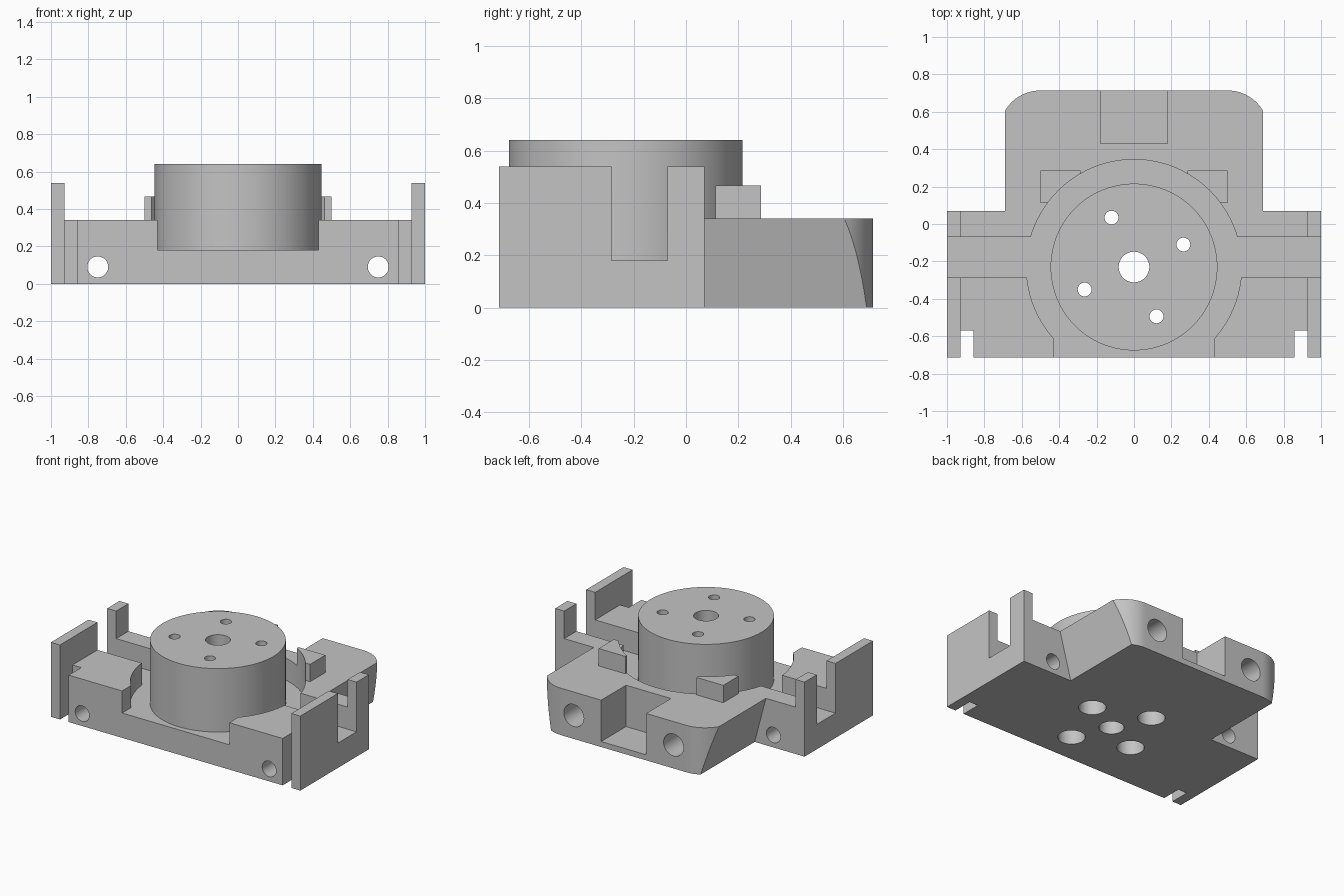
import bpy, bmesh, math

if "Cube" in bpy.data.objects:
    bpy.data.objects.remove(bpy.data.objects["Cube"])

grey = bpy.data.materials.new("plain_grey")
grey.diffuse_color = (0.55, 0.55, 0.55, 1)
grey.use_nodes = True
grey.node_tree.nodes["Principled BSDF"].inputs["Base Color"].default_value = grey.diffuse_color


def prism(name, pts, lo, hi, axis="z"):
    """Extrude a closed outline; axis z: (x, y) points, axis y: (x, z) points."""
    def place(p, h):
        return (p[0], p[1], h) if axis == "z" else (p[0], h, p[1])
    bm = bmesh.new()
    a = [bm.verts.new(place(p, lo)) for p in pts]
    b = [bm.verts.new(place(p, hi)) for p in pts]
    bm.faces.new(a)
    bm.faces.new(b)
    n = len(pts)
    for i in range(n):
        bm.faces.new((a[i], a[(i + 1) % n], b[(i + 1) % n], b[i]))
    bmesh.ops.recalc_face_normals(bm, faces=bm.faces)
    me = bpy.data.meshes.new(name)
    bm.to_mesh(me)
    bm.free()
    me.materials.append(grey)
    ob = bpy.data.objects.new(name, me)
    bpy.context.collection.objects.link(ob)
    return ob


def box(name, x0, x1, y0, y1, z0, z1):
    return prism(name, [(x0, y0), (x1, y0), (x1, y1), (x0, y1)], z0, z1)


def arc(cx, cy, r, a0, a1, n):
    return [(cx + r * math.cos(math.radians(a0 + (a1 - a0) * i / n)),
             cy + r * math.sin(math.radians(a0 + (a1 - a0) * i / n))) for i in range(n + 1)]


def rod(name, cx, cy, r, lo, hi, axis="z", n=48):
    return prism(name, arc(cx, cy, r, 0, 360, n)[:-1], lo, hi, axis)


def combine(target, tool, op):
    mod = target.modifiers.new(op, "BOOLEAN")
    mod.operation, mod.solver, mod.object = op, "EXACT", tool
    bpy.context.view_layer.objects.active = target
    bpy.ops.object.modifier_apply(modifier=mod.name)
    bpy.data.objects.remove(tool)


def add(tool):
    combine(body, tool, "UNION")


def cut(tool):
    combine(body, tool, "DIFFERENCE")


TOP, FLOOR, CY = 0.34, 0.18, -0.23

# wide front slab
body = box("mount_body", -1, 1, -0.714, 0.07, 0, TOP)

# back block: rounded outline with sides that lean inward toward the bottom
right = [(0.8, -0.2)] + [(0.8, 0.495)] + arc(0.5, 0.494, 0.22, 0, 90, 20)
back = prism("back_block", right + [(-x, y) for x, y in reversed(right)], 0, TOP)
taper = prism("taper", [(-0.60, 0), (0.60, 0), (0.69, TOP), (0.69, 0.5), (-0.69, 0.5), (-0.69, TOP)],
              -0.5, 1, "y")
combine(back, taper, "INTERSECT")
add(back)

# raised outer walls and small stop blocks
for s in (-1, 1):
    xs = sorted((s * 0.928, s))
    add(box("side_wall", *xs, -0.714, 0.07, 0.1, 0.54))
    xs = sorted((s * 0.285, s * 0.5))
    add(box("stop_block", *xs, 0.112, 0.287, 0.25, 0.466))

# round recess, its front opening, and the cross channel
cut(rod("recess", 0, CY, 0.575, FLOOR, 1, n=96))
cut(box("front_opening", -0.43, 0.43, -0.9, CY, FLOOR, 1))
cut(box("cross_channel", -1.2, 1.2, -0.285, -0.07, FLOOR, 1))

# rear pocket
cut(box("rear_pocket", -0.18, 0.18, 0.43, 0.9, 0.04, 1))

# front slots, long wing holes and rear blind holes
for s in (-1, 1):
    xs = sorted((s * 0.858, s * 0.928))
    cut(box("front_slot", *xs, -0.9, -0.57, -0.2, 1))
    cut(rod("wing_hole", s * 0.75, 0.09, 0.056, -1, 0.4, "y"))
    cut(rod("rear_hole", s * 0.4, 0.17, 0.08, 0.35, 1, "y"))

# central drum with bore and four counterbored screw holes
add(rod("drum", 0, CY, 0.446, 0.12, 0.64, n=96))
cut(rod("centre_bore", 0, CY, 0.082, -0.2, 1))
for i in range(4):
    a = math.radians(24.5 + 90 * i)
    x, y = 0.29 * math.cos(a), CY + 0.29 * math.sin(a)
    cut(rod("screw_hole", x, y, 0.037, -0.2, 1, n=32))
    cut(rod("counterbore", x, y, 0.09, -0.2, 0.46))

# smooth curved walls, keep edges crisp
bpy.ops.object.select_all(action="DESELECT")
body.select_set(True)
bpy.context.view_layer.objects.active = body
bpy.ops.object.shade_smooth_by_angle(angle=math.radians(25))
